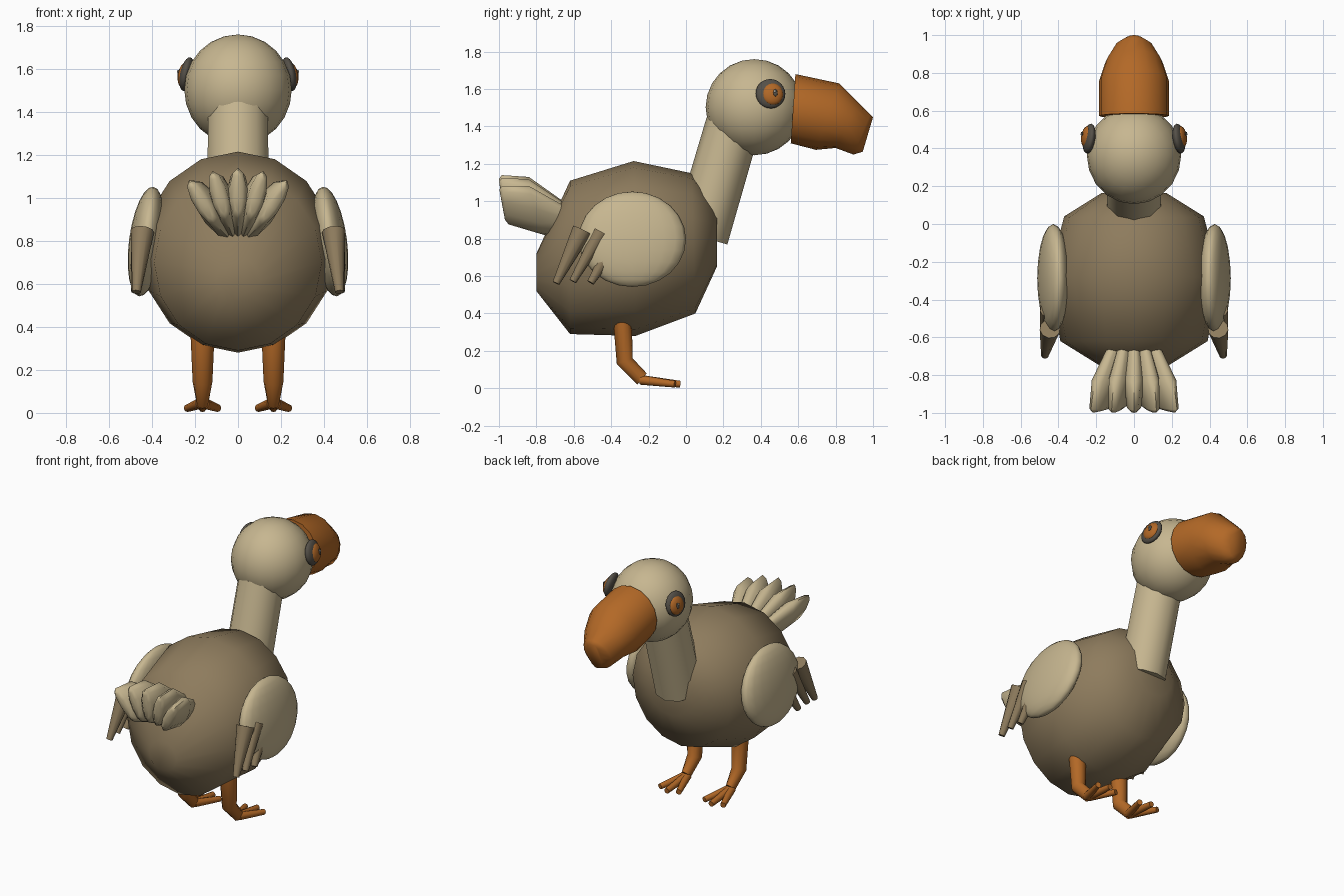
import bpy, bmesh
from math import sin, cos, pi, radians
from mathutils import Vector, Matrix

cube = bpy.data.objects.get("Cube")
if cube:
    bpy.data.objects.remove(cube)


def material(name, rgb):
    m = bpy.data.materials.new(name)
    m.use_nodes = True
    m.diffuse_color = (*rgb, 1)
    m.node_tree.nodes["Principled BSDF"].inputs["Base Color"].default_value = (*rgb, 1)
    return m


BROWN = material("brown plumage", (0.27, 0.2, 0.11))
CREAM = material("cream plumage", (0.57, 0.47, 0.28))
ORANGE = material("orange horn", (0.45, 0.14, 0.02))
GREY = material("dark grey", (0.09, 0.08, 0.065))
PALE = material("pale glint", (0.6, 0.58, 0.52))


def finish(name, bm, mat, matrix=None):
    """Turn a bmesh into a smooth shaded object with sharp end rims."""
    if matrix:
        bm.transform(matrix)
    bmesh.ops.recalc_face_normals(bm, faces=bm.faces)
    mesh = bpy.data.meshes.new(name)
    bm.to_mesh(mesh)
    bm.free()
    mesh.materials.append(mat)
    mesh.polygons.foreach_set("use_smooth", [True] * len(mesh.polygons))
    mesh.set_sharp_from_angle(angle=radians(65))
    ob = bpy.data.objects.new(name, mesh)
    bpy.context.collection.objects.link(ob)
    return ob


def loft(name, stations, mat, sides=16, matrix=None):
    """Skin elliptical rings; each station is upper (y, z), lower (y, z), half width."""
    bm = bmesh.new()
    rings = []
    for y1, z1, y2, z2, hw in stations:
        mid = Vector((0, (y1 + y2) / 2, (z1 + z2) / 2))
        half = Vector((0, (y1 - y2) / 2, (z1 - z2) / 2))
        side = Vector((hw, 0, 0))
        angles = [2 * pi * i / sides for i in range(sides)]
        rings.append([bm.verts.new(mid + half * cos(a) + side * sin(a)) for a in angles])
    for a, b in zip(rings, rings[1:]):
        for i in range(sides):
            j = (i + 1) % sides
            bm.faces.new((a[i], a[j], b[j], b[i]))
    bm.faces.new(rings[0])
    bm.faces.new(rings[-1])
    return finish(name, bm, mat, matrix)


def ellipsoid(name, centre, radii, mat, rotation=None, segments=20, rings=12):
    bm = bmesh.new()
    bmesh.ops.create_uvsphere(bm, u_segments=segments, v_segments=rings, radius=1)
    m = Matrix.Translation(centre) @ (rotation or Matrix()) @ Matrix.Diagonal((*radii, 1))
    return finish(name, bm, mat, m)


def taper(name, start, end, r1, r2, mat):
    """Tapered rod between two points."""
    start, end = Vector(start), Vector(end)
    axis = end - start
    bm = bmesh.new()
    bmesh.ops.create_cone(bm, cap_ends=True, segments=10, radius1=r1, radius2=r2,
                          depth=axis.length)
    m = Matrix.Translation((start + end) / 2) @ axis.to_track_quat("Z", "Y").to_matrix().to_4x4()
    return finish(name, bm, mat, m)


# Body, neck and head
loft("body", [
    (0.165, 0.98, 0.165, 0.65, 0.17),
    (0.03, 1.15, 0.05, 0.40, 0.37),
    (-0.28, 1.215, -0.27, 0.28, 0.45),
    (-0.62, 1.11, -0.62, 0.29, 0.39),
    (-0.80, 0.72, -0.80, 0.52, 0.10)], BROWN)
taper("neck", (0, 0.077, 0.811), (0, 0.251, 1.406), 0.15, 0.147, CREAM)
ellipsoid("head", (0, 0.365, 1.503), (0.25, 0.26, 0.257), CREAM)

# Hooked beak
loft("beak", [
    (0.585, 1.68, 0.56, 1.31, 0.185),
    (0.82, 1.63, 0.695, 1.275, 0.185),
    (0.92, 1.53, 0.80, 1.285, 0.15),
    (0.985, 1.465, 0.895, 1.25, 0.10),
    (1.0, 1.45, 0.945, 1.265, 0.05)], ORANGE)

# Fan of tail feathers, each rolled outward about the tail root
for i in range(-2, 3):
    roll = Matrix.Rotation(radians(15 * i), 4, "Y")
    root = Vector((0, -0.62, 0.85))
    fan = (Matrix.Translation(root + Vector((0.025 * i, 0, 0))) @ roll
           @ Matrix.Rotation(radians(3 * i), 4, "Z") @ Matrix.Translation(-root))
    loft("tail_feather", [
        (-0.60, 0.96, -0.64, 0.84, 0.035),
        (-0.84, 1.13, -0.75, 0.82, 0.058),
        (-0.985, 1.14, -0.95, 0.90, 0.04),
        (-1.0, 1.12, -0.97, 0.93, 0.02)], CREAM, 10, fan)

for s, side in ((1, "left"), (-1, "right")):
    # Wing pad with three trailing feathers
    ellipsoid(side + "_wing", (0.427 * s, -0.287, 0.797), (0.08, 0.287, 0.257), CREAM,
              Matrix.Rotation(0.13 * -s, 4, "Y"))
    for start, end, r in (
            ((0.445, -0.555, 0.845), (0.472, -0.695, 0.562), 0.055),
            ((0.455, -0.455, 0.835), (0.478, -0.605, 0.572), 0.043),
            ((0.455, -0.41, 0.73), (0.478, -0.51, 0.565), 0.04)):
        taper(side + "_wing_feather", (start[0] * s, *start[1:]), (end[0] * s, *end[1:]),
              r, 0.02, BROWN)

    # Eye: dark rim, orange iris, dark pupil with a small glint
    tilt = Matrix.Rotation(0.15 * s, 4, "Z") @ Matrix.Rotation(-0.2 * s, 4, "Y")
    ellipsoid(side + "_eye_rim", (0.238 * s, 0.452, 1.575), (0.03, 0.08, 0.08), GREY, tilt)
    ellipsoid(side + "_iris", (0.25 * s, 0.462, 1.573), (0.028, 0.058, 0.06), ORANGE, tilt)
    ellipsoid(side + "_pupil", (0.275 * s, 0.478, 1.58), (0.006, 0.012, 0.02), GREY, tilt, 10, 6)
    ellipsoid(side + "_glint", (0.28 * s, 0.475, 1.588), (0.004, 0.006, 0.007), PALE, tilt, 8, 6)

    # Bent leg and three toes
    loft(side + "_leg", [
        (-0.29, 0.37, -0.39, 0.37, 0.056),
        (-0.285, 0.16, -0.37, 0.13, 0.046),
        (-0.21, 0.08, -0.26, 0.02, 0.028)], ORANGE, 12,
        Matrix.Translation((0.165 * s, 0, 0)))
    for spread in (-0.07, 0, 0.07):
        taper(side + "_toe", (0.165 * s + spread * 0.1, -0.24, 0.045),
              (0.165 * s + spread, -0.03 - abs(spread) * 0.4, 0.022), 0.026, 0.018, ORANGE)
